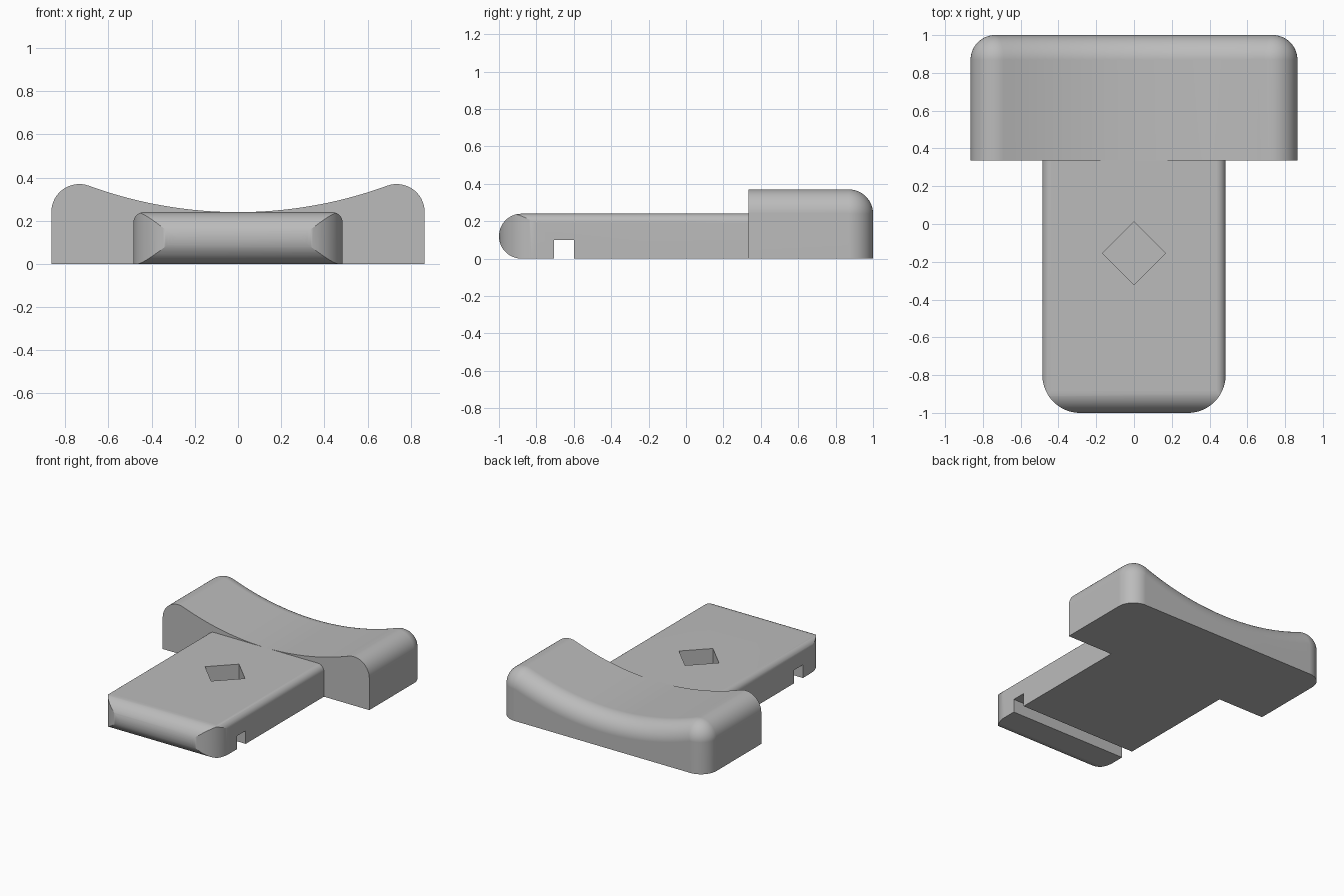
import bpy, bmesh, math
from mathutils import Matrix

if "Cube" in bpy.data.objects:
    bpy.data.objects.remove(bpy.data.objects["Cube"], do_unlink=True)

grey = bpy.data.materials.new("light grey")
grey.use_nodes = True
grey.diffuse_color = (0.5, 0.5, 0.5, 1)
grey.node_tree.nodes["Principled BSDF"].inputs["Base Color"].default_value = (0.5, 0.5, 0.5, 1)


def arc(cx, cy, r, start, end, n=16):
    """Points on an arc, angles in degrees."""
    angles = [math.radians(start + (end - start) * i / n) for i in range(n + 1)]
    return [(cx + r * math.cos(a), cy + r * math.sin(a)) for a in angles]


def make_object(name, rings):
    """Skin a closed solid through a list of matching rings."""
    bm = bmesh.new()
    loops = [[bm.verts.new(p) for p in ring] for ring in rings]
    n = len(loops[0])
    for a, b in zip(loops, loops[1:]):
        for i in range(n):
            j = (i + 1) % n
            bm.faces.new((a[i], a[j], b[j], b[i]))
    bm.faces.new(loops[0])
    bm.faces.new(loops[-1])
    bmesh.ops.remove_doubles(bm, verts=bm.verts, dist=1e-5)
    bmesh.ops.recalc_face_normals(bm, faces=bm.faces)
    mesh = bpy.data.meshes.new(name)
    bm.to_mesh(mesh)
    bm.free()
    mesh.materials.append(grey)
    obj = bpy.data.objects.new(name, mesh)
    bpy.context.collection.objects.link(obj)
    return obj


def prism(name, profile, axis, low, high):
    """Extrude a 2D profile along x, y or z."""
    place = {"x": lambda u, v, t: (t, u, v),
             "y": lambda u, v, t: (u, t, v),
             "z": lambda u, v, t: (u, v, t)}[axis]
    return make_object(name, [[place(u, v, t) for u, v in profile] for t in (low, high)])


def select(obj):
    bpy.ops.object.select_all(action="DESELECT")
    obj.select_set(True)
    bpy.context.view_layer.objects.active = obj


def combine(obj, tool, operation):
    """Apply a boolean and discard the tool."""
    mod = obj.modifiers.new("cut", "BOOLEAN")
    mod.operation, mod.solver, mod.object = operation, "EXACT", tool
    select(obj)
    bpy.ops.object.modifier_apply(modifier=mod.name)
    bpy.data.objects.remove(tool, do_unlink=True)


def finish(obj):
    select(obj)
    bpy.ops.object.shade_smooth_by_angle(angle=math.radians(25))
    mod = obj.modifiers.new("even shading", "WEIGHTED_NORMAL")
    mod.keep_sharp = True


# Plate: side, plan and end profiles intersected
WIDTH, THICK, JOIN = 0.485, 0.24, 0.335
half = THICK / 2
side = arc(half - 1, half, half, 270, 90, 32) + [(JOIN, THICK), (JOIN, 0)]
plate = prism("plate", side, "x", -1, 1)

plan = (arc(0.2 - WIDTH, -0.8, 0.2, 180, 270, 24) + arc(WIDTH - 0.2, -0.8, 0.2, 270, 360, 24)
        + [(WIDTH, 1), (-WIDTH, 1)])
combine(plate, prism("plan_tool", plan, "z", -1, 1), "INTERSECT")

edge = 0.05
top = THICK + 0.0002
end = ([(-WIDTH - 0.1, -1), (WIDTH + 0.1, -1), (WIDTH + 0.1, 0.1), (WIDTH + 0.0001, 0.1)]
       + arc(WIDTH - edge, top - edge, edge, 0, 90) + arc(edge - WIDTH, top - edge, edge, 90, 180)
       + [(-WIDTH - 0.0001, 0.1), (-WIDTH - 0.1, 0.1)])
combine(plate, prism("end_tool", end, "y", -2, 2), "INTERSECT")

# Cross slot underneath and diamond pocket on top
slot = [(-0.705, -0.1), (-0.6, -0.1), (-0.6, 0.1), (-0.705, 0.1)]
combine(plate, prism("slot_tool", slot, "x", -1, 1), "DIFFERENCE")
diamond = arc(0, -0.155, 0.167, 0, 270, 3)
combine(plate, prism("pocket_tool", diamond, "z", 0.04, 0.5), "DIFFERENCE")
finish(plate)

# Head: saddle profile with a rounded back rim
HEAD, ROUND = 0.865, 0.13
corner_x = HEAD - ROUND
saddle = (corner_x ** 2 - ROUND ** 2) / (2 * ROUND)
lean = math.degrees(math.atan2(corner_x, saddle))


def head_ring(inset, y):
    r = ROUND - inset
    points = [(inset - HEAD, 0), (HEAD - inset, 0)]
    points += arc(corner_x, THICK, r, 0, 90 + lean)
    points += arc(0, THICK + saddle, saddle + inset, 270 + lean, 270 - lean, 40)[1:-1]
    points += arc(-corner_x, THICK, r, 90 - lean, 180)
    return [(x, y, z) for x, z in points]


rings = [head_ring(0, JOIN)]
for i in range(17):
    t = math.radians(90 * i / 16)
    rings.append(head_ring(ROUND * (1 - math.cos(t)), 1 - ROUND + ROUND * math.sin(t)))
finish(make_object("head", rings))
